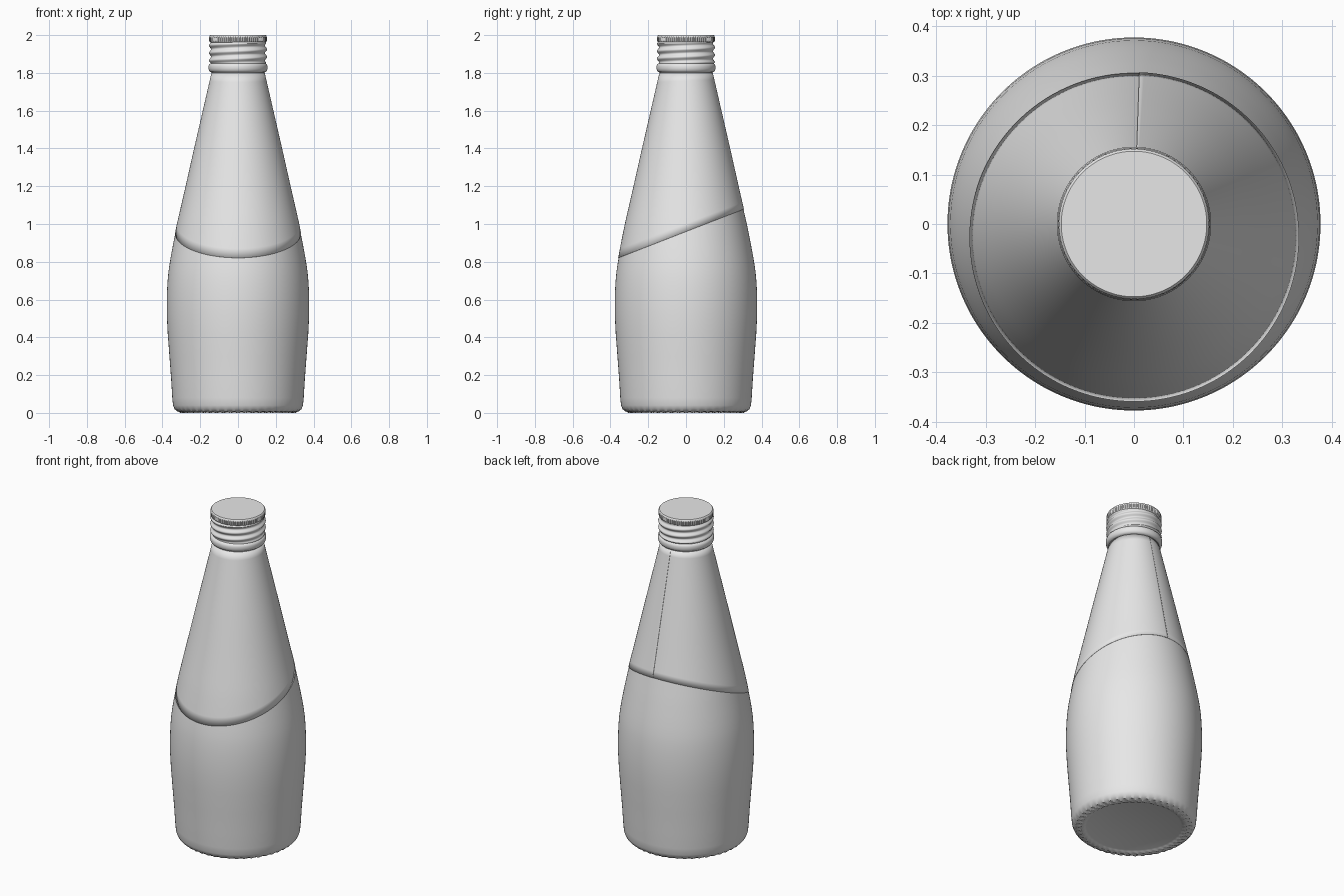
import bpy
import bmesh
from math import cos, sin, pi, radians

cube = bpy.data.objects.get("Cube")
if cube:
    bpy.data.objects.remove(cube)

TAU = 2 * pi
grey = bpy.data.materials.new("plain light grey")
grey.use_nodes = True
colour = (0.8, 0.8, 0.8, 1)
grey.diffuse_color = colour
grey.node_tree.nodes["Principled BSDF"].inputs["Base Color"].default_value = colour


def grid_object(name, rows, closed=True, caps=True, angle=35):
    """Skin rows of points, listed bottom to top, into a smooth object."""
    bm = bmesh.new()
    rings = [[bm.verts.new(p) for p in row] for row in rows]
    n = len(rings[0])
    for low, high in zip(rings, rings[1:]):
        for j in range(n if closed else n - 1):
            k = (j + 1) % n
            bm.faces.new((low[j], low[k], high[k], high[j]))
    if caps:
        bm.faces.new(rings[0][::-1])
        bm.faces.new(rings[-1])
    mesh = bpy.data.meshes.new(name)
    bm.to_mesh(mesh)
    bm.free()
    mesh.materials.append(grey)
    obj = bpy.data.objects.new(name, mesh)
    bpy.context.collection.objects.link(obj)
    bpy.ops.object.select_all(action="DESELECT")
    obj.select_set(True)
    bpy.context.view_layer.objects.active = obj
    bpy.ops.object.shade_smooth_by_angle(angle=radians(angle))
    return obj


def lathe(name, profile, n, warp=None, angle=35):
    """Revolve (radius, z) points; warp may vary them around the axis."""
    rows = []
    for r, z in profile:
        row = []
        for j in range(n):
            a = TAU * j / n
            rr, zz = warp(r, z, a) if warp else (r, z)
            row.append((rr * cos(a), rr * sin(a), zz))
        rows.append(row)
    return grid_object(name, rows, angle=angle)


# Bottle body, from the bottom corner up to the neck
wall = [(0.305, 0.0), (0.322, 0.006), (0.336, 0.02), (0.344, 0.04),
        (0.348, 0.08), (0.354, 0.18), (0.363, 0.3), (0.372, 0.42),
        (0.377, 0.52), (0.377, 0.6), (0.375, 0.66), (0.371, 0.72),
        (0.365, 0.77), (0.357, 0.82), (0.346, 0.88), (0.334, 0.94),
        (0.322, 1.0), (0.276, 1.2), (0.231, 1.4), (0.185, 1.6), (0.139, 1.8),
        (0.138, 1.83)]
# Recessed underside surrounded by slanted grip ridges
underside = [(0.262, 0.012), (0.272, 0.008), (0.28, 0.003), (0.292, 0.0)]


def base_ridges(r, z, a):
    if z < 0.03 and r > 0.27:
        strength = max(0, 1 - abs(r - 0.305) / 0.035)
        z += 0.005 * strength * (1 - cos(48 * (a + (r - 0.3) * 3)))
    return r, z


lathe("bottle_body", underside + wall, 288, base_ridges)


# Paper neck wrap with a slanted lower edge and an overlapping end
def wall_radius(z):
    for (r0, z0), (r1, z1) in zip(wall, wall[1:]):
        if z <= z1:
            return r0 + (r1 - r0) * (z - z0) / (z1 - z0)
    return wall[-1][0]


columns, steps = 200, 20
wrap_rows = [[] for _ in range(steps + 1)]
for j in range(columns + 1):
    t = j / columns
    a = radians(82 + 366 * t)
    bottom = 0.96
    for _ in range(12):
        bottom = 0.96 + 0.39 * wall_radius(bottom) * sin(a)
    for i, row in enumerate(wrap_rows):
        z = bottom + (1.8 - bottom) * i / steps
        r = wall_radius(z) + 0.001 + 0.002 * t
        row.append((r * cos(a), r * sin(a), z))
wrap = grid_object("neck_wrap", wrap_rows, closed=False, caps=False)
solid = wrap.modifiers.new("thickness", "SOLIDIFY")
solid.thickness = 0.0015
solid.offset = -1

# Cap skirt: rolled lower band
lathe("cap_lower_band", [(0.138, 1.802), (0.147, 1.805), (0.153, 1.812),
                         (0.156, 1.822), (0.156, 1.836), (0.153, 1.844),
                         (0.146, 1.85), (0.14, 1.852)], 96)

# Cap sleeve with a pressed helical thread
low, high, rows = 1.845, 1.968, 40
pitch = 0.04


def thread(r, z, a):
    fade = min(1, (z - low) / 0.012, (high - z) / 0.012)
    wave = 0.5 + 0.5 * cos(TAU * ((z - low) / pitch - a / TAU))
    return r + 0.011 * max(0, fade) * wave, z


sleeve = [(0.143, low + (high - low) * i / rows) for i in range(rows + 1)]
lathe("cap_threaded_sleeve", sleeve, 144, thread, angle=60)


# Cap top with fine vertical knurling
def knurl(r, z, a):
    if 1.966 < z < 1.99:
        r -= 0.004 * (0.5 + 0.5 * cos(72 * a))
    return r, z


lathe("cap_top", [(0.143, 1.96), (0.149, 1.964), (0.153, 1.969),
                  (0.153, 1.986), (0.152, 1.992), (0.15, 1.997),
                  (0.147, 2.0)], 288, knurl, angle=30)
